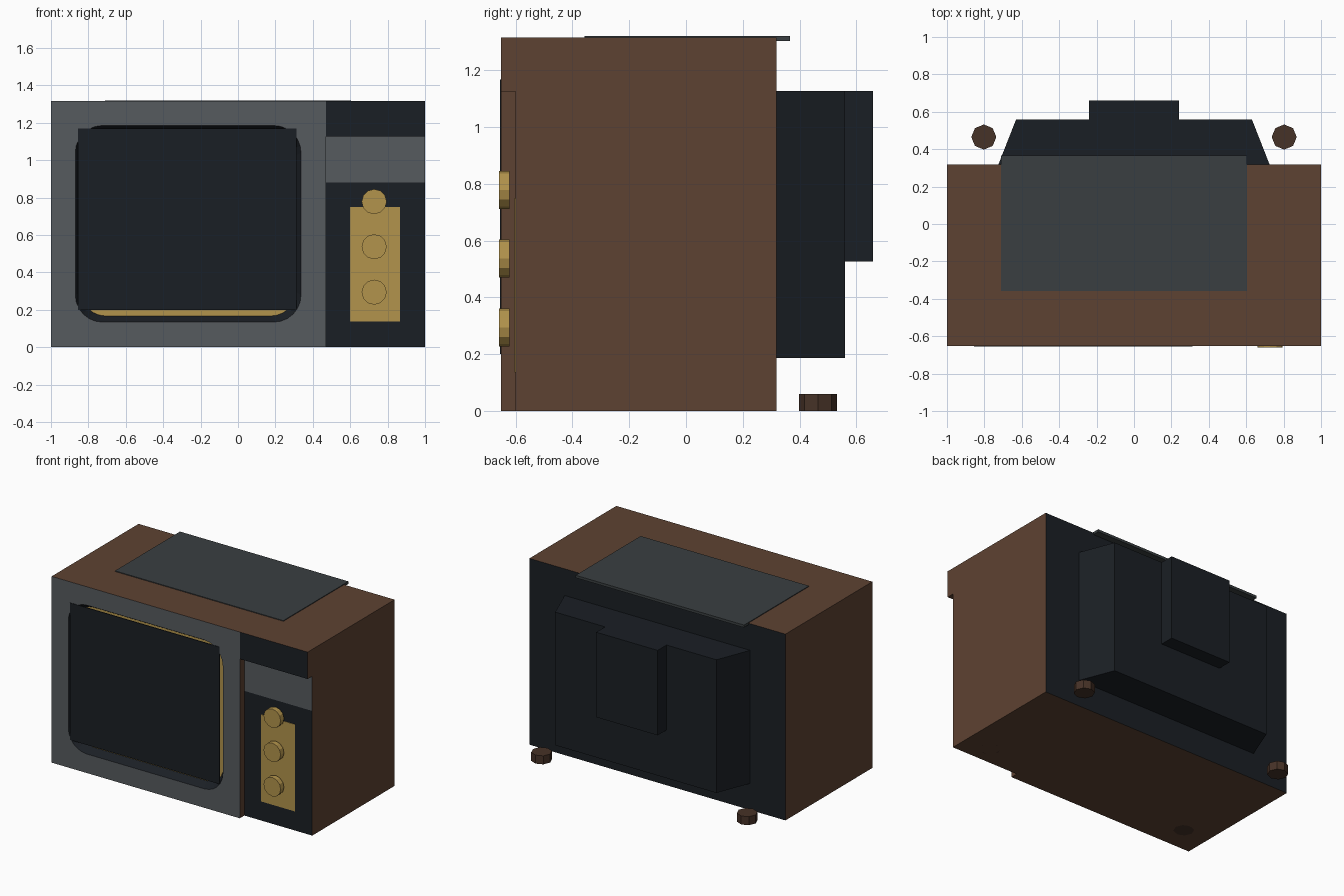
import bpy, bmesh, math
from mathutils import Matrix, Vector

if "Cube" in bpy.data.objects:
    bpy.data.objects.remove(bpy.data.objects["Cube"])


def mat(name, r, g, b):
    m = bpy.data.materials.new(name)
    m.diffuse_color = [(c / 255) ** 2.2 for c in (r, g, b)] + [1]
    m.use_nodes = True
    m.node_tree.nodes["Principled BSDF"].inputs["Base Color"].default_value = m.diffuse_color
    return m


WOOD = mat("wood", 94, 68, 53)
DARK = mat("dark", 32, 36, 41)
GREY = mat("bezel_grey", 87, 91, 95)
GOLD = mat("gold", 177, 146, 77)
VENT = mat("vent_grey", 60, 65, 67)
FOOT = mat("foot_brown", 72, 53, 43)


def finish(name, bm, material=None):
    bmesh.ops.recalc_face_normals(bm, faces=bm.faces[:])
    me = bpy.data.meshes.new(name)
    bm.to_mesh(me)
    bm.free()
    ob = bpy.data.objects.new(name, me)
    bpy.context.collection.objects.link(ob)
    if material:
        me.materials.append(material)
    return ob


def loft(name, loops, material=None):
    """Closed solid through loops with equal point counts."""
    bm = bmesh.new()
    rings = [[bm.verts.new(p) for p in loop] for loop in loops]
    n = len(rings[0])
    for a, b in zip(rings, rings[1:]):
        for i in range(n):
            j = (i + 1) % n
            bm.faces.new((a[i], a[j], b[j], b[i]))
    bm.faces.new(rings[0])
    bm.faces.new(rings[-1])
    return finish(name, bm, material)


def rect(x0, x1, z0, z1, y):
    return [(x0, y, z0), (x1, y, z0), (x1, y, z1), (x0, y, z1)]


def box(name, x0, x1, y0, y1, z0, z1, material=None):
    return loft(name, [rect(x0, x1, z0, z1, y0), rect(x0, x1, z0, z1, y1)], material)


def round_rect(x0, x1, z0, z1, r, y, seg=6):
    pts = []
    corners = [(x1 - r, z1 - r), (x0 + r, z1 - r), (x0 + r, z0 + r), (x1 - r, z0 + r)]
    for k, (cx, cz) in enumerate(corners):
        for i in range(seg + 1):
            a = math.pi / 2 * (k + i / seg)
            pts.append((cx + r * math.cos(a), y, cz + r * math.sin(a)))
    return pts


def cylinder(name, loc, r, depth, sides, rot, material):
    bm = bmesh.new()
    bmesh.ops.create_cone(bm, cap_ends=True, segments=sides, radius1=r, radius2=r,
                          depth=depth, matrix=Matrix.Translation(loc) @ rot)
    return finish(name, bm, material)


# Cabinet: box with a tapered screen opening and a control recess cut away
cabinet = box("cabinet", -1, 1, -0.651, 0.319, 0, 1.315)
opening = (-0.87, 0.337, 0.134, 1.185, 0.145)
cutters = [
    loft("screen_cutter", [round_rect(*opening, -0.7), round_rect(*opening, -0.651),
                           round_rect(-0.838, 0.307, 0.167, 1.155, 0.13, -0.6)]),
    box("recess_cutter", 0.47, 1.1, -0.7, -0.6, -0.1, 1.125),
]
for c in cutters:
    c.hide_render = True
    mod = cabinet.modifiers.new("cut", 'BOOLEAN')
    mod.operation, mod.solver, mod.object = 'DIFFERENCE', 'EXACT', c
bpy.context.view_layer.update()
cut_mesh = bpy.data.meshes.new_from_object(
    cabinet.evaluated_get(bpy.context.evaluated_depsgraph_get()))
cabinet.modifiers.clear()
cabinet.data = cut_mesh
for c in cutters:
    bpy.data.objects.remove(c)

# Cabinet colours: split the front at the control column and paint by face
cut_mesh.materials.clear()
for m in (WOOD, DARK, GREY, GOLD):
    cut_mesh.materials.append(m)
bm = bmesh.new()
bm.from_mesh(cut_mesh)


def split(test, point, normal):
    faces = [f for f in bm.faces if test(f)]
    geom = set(faces)
    for f in faces:
        geom.update(f.edges, f.verts)
    bmesh.ops.bisect_plane(bm, geom=list(geom), plane_co=point, plane_no=normal)


def in_recess(f):
    return all(v.co.x > 0.469 and v.co.y < -0.599 for v in f.verts)


split(lambda f: f.normal.y < -0.9 and f.calc_center_median().y < -0.65, (0.47, 0, 0), (1, 0, 0))
split(in_recess, (0, 0, 0.88), (0, 0, 1))
for f in bm.faces:
    c, n = f.calc_center_median(), f.normal
    f.material_index = 0
    if n.y > 0.9:
        f.material_index = 1
    elif in_recess(f) and n.x < 0.9 and abs(n.z) < 0.9:
        f.material_index = 2 if 0.88 < c.z < 1.12 else 1
    elif n.y < -0.9:
        f.material_index = 2 if c.y < -0.65 else 3
    elif all(v.co.y < -0.599 for v in f.verts) and -0.9 < c.x < 0.4 and 0.1 < c.z < 1.2:
        f.material_index = 1
bm.to_mesh(cut_mesh)
bm.free()

# Screen and control panel
box("screen", -0.855, 0.313, -0.654, -0.648, 0.2, 1.168, DARK)
box("control_plate", 0.6, 0.866, -0.603, -0.598, 0.136, 0.75, GOLD)
for i, z in enumerate((0.294, 0.537, 0.778)):
    cylinder(f"knob_{i + 1}", Vector((0.728, -0.64, z)), 0.067, 0.038, 12,
             Matrix.Rotation(math.pi / 2, 4, 'X'), GOLD)

# Top vent
box("top_vent", -0.71, 0.605, -0.358, 0.367, 1.302, 1.32, VENT)

# Tapered back housing and tube cover
loft("back_housing", [rect(-0.725, 0.725, 0.187, 1.127, 0.318),
                      rect(-0.63, 0.63, 0.187, 1.127, 0.56)], DARK)
box("tube_cover", -0.24, 0.24, 0.559, 0.659, 0.527, 1.127, DARK)

# Feet
for yname, y in (("front", -0.465), ("back", 0.465)):
    for xname, x in (("left", -0.803), ("right", 0.803)):
        cylinder(f"{yname}_{xname}_foot", Vector((x, y, 0.03)), 0.067, 0.06, 8,
                 Matrix.Identity(4), FOOT)
